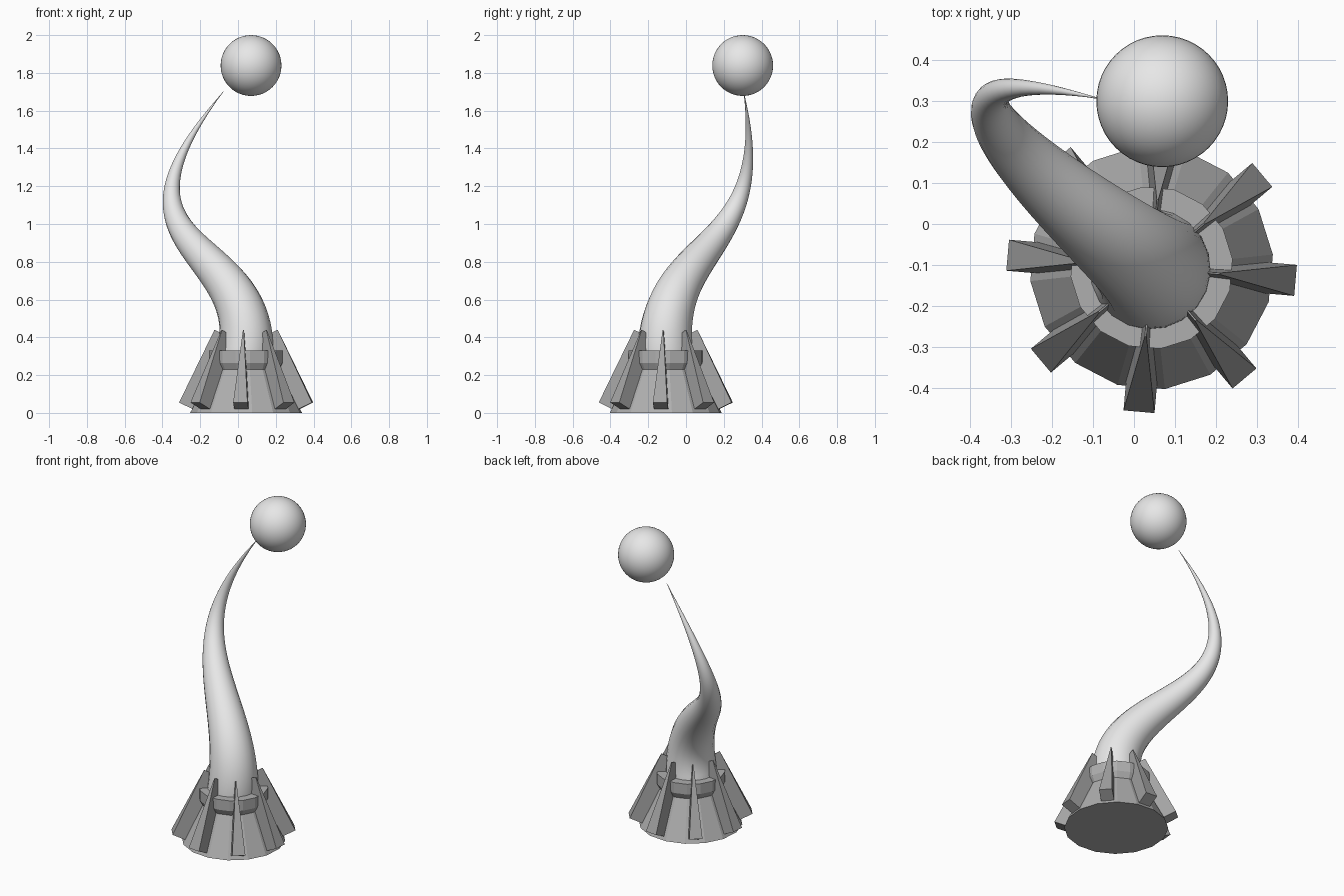
import bpy, bmesh, math
from mathutils import Matrix, Vector

if "Cube" in bpy.data.objects:
    bpy.data.objects.remove(bpy.data.objects["Cube"])

CX, CY = 0.043, -0.107        # axis of the base
TURN = math.radians(-5)       # rotation of the fins about that axis


def material(name, v):
    m = bpy.data.materials.new(name)
    m.diffuse_color = (v, v, v, 1)
    m.use_nodes = True
    m.node_tree.nodes["Principled BSDF"].inputs["Base Color"].default_value = m.diffuse_color
    return m


pale = material("pale grey", 0.8)
mid = material("mid grey", 0.43)
dark = material("fin grey", 0.37)


def mesh_object(name, bm, mat):
    bmesh.ops.recalc_face_normals(bm, faces=bm.faces)
    me = bpy.data.meshes.new(name)
    bm.to_mesh(me)
    bm.free()
    ob = bpy.data.objects.new(name, me)
    bpy.context.collection.objects.link(ob)
    me.materials.append(mat)
    return ob


def lathe(name, profile, sides, mat):
    bm = bmesh.new()
    rings = []
    for r, z in profile:
        ring = []
        for i in range(sides):
            a = TURN + (i + 0.5) * 2 * math.pi / sides
            ring.append(bm.verts.new((CX + r * math.cos(a), CY + r * math.sin(a), z)))
        rings.append(ring)
    for lo, hi in zip(rings, rings[1:]):
        for i in range(sides):
            j = (i + 1) % sides
            bm.faces.new((lo[i], lo[j], hi[j], hi[i]))
    bm.faces.new(rings[0][::-1])
    bm.faces.new(rings[-1])
    return mesh_object(name, bm, mat)


# Faceted cone base with its collar
lathe("base", [(0.298, 0), (0.18, 0.23), (0.199, 0.265), (0.199, 0.33)], 16, mid)

# Eight sloping fins, narrowing towards the top
outer_low, outer_top = Vector((0.353, 0, 0.055)), Vector((0.168, 0, 0.44))
inward = Vector((-0.9, 0, -0.437)) * 0.085
bm = bmesh.new()
for k in range(8):
    spin = Matrix.Translation((CX, CY, 0)) @ Matrix.Rotation(TURN + k * math.pi / 4, 4, 'Z')
    ends = []
    for p, w in ((outer_low, 0.038), (outer_top, 0.002)):
        side = Vector((0, w, 0))
        ends.append([bm.verts.new(spin @ q) for q in
                     (p - side, p + side, p + inward + side, p + inward - side)])
    lo, hi = ends
    bm.faces.new(lo)
    bm.faces.new(hi)
    for i in range(4):
        j = (i + 1) % 4
        bm.faces.new((lo[i], lo[j], hi[j], hi[i]))
mesh_object("fins", bm, dark)

# Curling stalk: one cubic curve, tapering evenly to a point
p0, p1, p2, p3 = (Vector(p) for p in ((0.04, -0.11, 0.32), (0.10, -0.13, 0.93),
                                      (-0.78, 0.465, 0.84), (-0.078, 0.305, 1.70)))
STEPS = 60
cu = bpy.data.curves.new("stalk", 'CURVE')
cu.dimensions = '3D'
cu.bevel_depth = 1.0
cu.bevel_resolution = 8
cu.use_fill_caps = True
sp = cu.splines.new('POLY')
sp.points.add(STEPS + 1)
sp.points[0].co = (0.035, -0.108, 0.27, 1)      # root hidden in the collar
sp.points[0].radius = 0.148
for i in range(STEPS + 1):
    t = i / STEPS
    s = 1 - t
    c = s**3 * p0 + 3 * s * s * t * p1 + 3 * s * t * t * p2 + t**3 * p3
    sp.points[i + 1].co = (*c, 1)
    sp.points[i + 1].radius = max(0.148 * s**0.95, 0.001)
cu.materials.append(pale)
stalk = bpy.data.objects.new("stalk", cu)
bpy.context.collection.objects.link(stalk)
bpy.ops.object.select_all(action='DESELECT')
stalk.select_set(True)
bpy.context.view_layer.objects.active = stalk
bpy.ops.object.convert(target='MESH')
bpy.ops.object.shade_smooth_by_angle(angle=math.radians(50))

# Floating ball
bpy.ops.mesh.primitive_uv_sphere_add(segments=48, ring_count=24, radius=0.161,
                                     location=(0.069, 0.30, 1.839))
ball = bpy.context.object
ball.name = "ball"
ball.data.materials.append(pale)
bpy.ops.object.shade_smooth()
